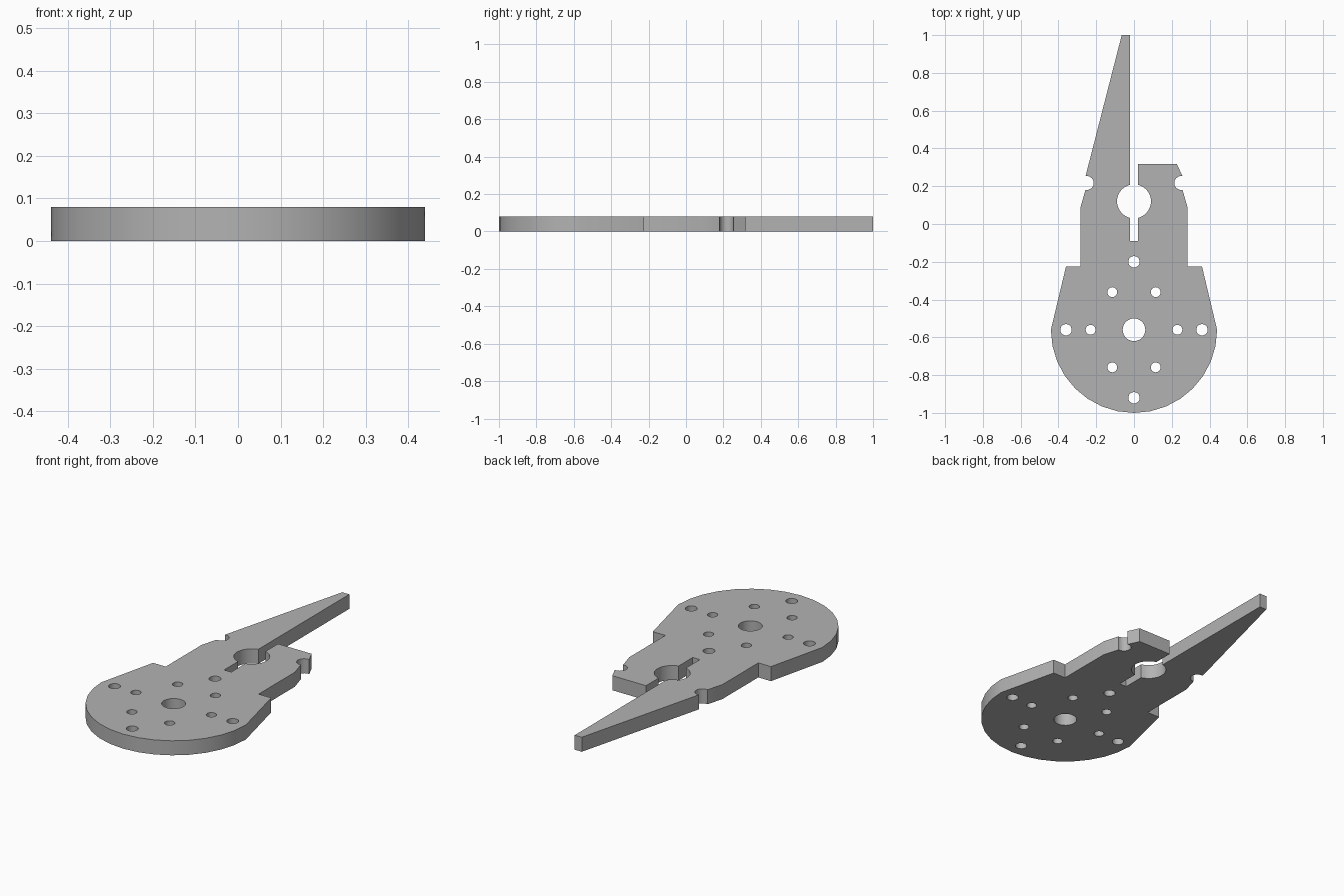
import bpy, bmesh
from math import sin, cos, radians, pi

cube = bpy.data.objects.get("Cube")
if cube:
    bpy.data.objects.remove(cube, do_unlink=True)

THICK = 0.08
HUB_Y = -0.56


def arc(cx, cy, r, start, end, steps):
    """Points along an arc, angles in degrees."""
    angles = [radians(start + (end - start) * i / steps) for i in range(steps + 1)]
    return [(cx + r * cos(a), cy + r * sin(a)) for a in angles]


def mirrored(points):
    return [(-x, y) for x, y in reversed(points)]


# Right-hand side of the body: shoulder, neck and side notch, going up
side = [(0.36, -0.225), (0.283, -0.225), (0.283, 0.09), (0.257, 0.18)]
side += arc(0.25, 0.217, 0.037, 270, 80, 10)

# Rounded base, two jaws, round throat and slot between the jaws
outline = arc(0, HUB_Y, 0.44, 180, 360, 16) + side
outline += [(0.227, 0.317), (0.022, 0.317)]
outline += arc(0, 0.12, 0.09, 76, -76, 14)
outline += [(0.022, -0.09), (-0.022, -0.09)]
outline += arc(0, 0.12, 0.09, 256, 104, 14)
outline += [(-0.022, 1.0), (-0.065, 1.0)]
outline += mirrored(side)

# Shaft hole with an outer ring of four and an inner ring of six screw holes
holes = [(0, HUB_Y, 0.06)]
for count, ring, r in ((4, 0.36, 0.03), (6, 0.23, 0.026)):
    for i in range(count):
        a = 2 * pi * i / count
        holes.append((ring * cos(a), HUB_Y + ring * sin(a), r))

# Filled flat curve, extruded to the plate thickness
curve = bpy.data.curves.new("plate_profile", "CURVE")
curve.dimensions = "2D"
curve.fill_mode = "BOTH"
curve.extrude = THICK / 2
loops = [outline] + [arc(x, y, r, 0, 360, 24)[:-1] for x, y, r in holes]
for pts in loops:
    spline = curve.splines.new("POLY")
    spline.points.add(len(pts) - 1)
    for p, (x, y) in zip(spline.points, pts):
        p.co = (x, y, 0, 1)
    spline.use_cyclic_u = True

plate = bpy.data.objects.new("gripper_plate", curve)
bpy.context.collection.objects.link(plate)
bpy.context.view_layer.objects.active = plate
plate.select_set(True)
bpy.ops.object.convert(target="MESH")
plate = bpy.context.object

# Weld the caps to the walls and stand the plate on the floor
bm = bmesh.new()
bm.from_mesh(plate.data)
bmesh.ops.remove_doubles(bm, verts=bm.verts, dist=0.0005)
bmesh.ops.translate(bm, verts=bm.verts, vec=(0, 0, THICK / 2))
bmesh.ops.recalc_face_normals(bm, faces=bm.faces)
bm.to_mesh(plate.data)
bm.free()
bpy.ops.object.shade_smooth_by_angle(angle=radians(30))

# Plain grey material
grey = bpy.data.materials.new("plain_grey")
grey.use_nodes = True
colour = (0.45, 0.45, 0.45, 1)
grey.diffuse_color = colour
grey.node_tree.nodes["Principled BSDF"].inputs["Base Color"].default_value = colour
plate.data.materials.clear()
plate.data.materials.append(grey)
